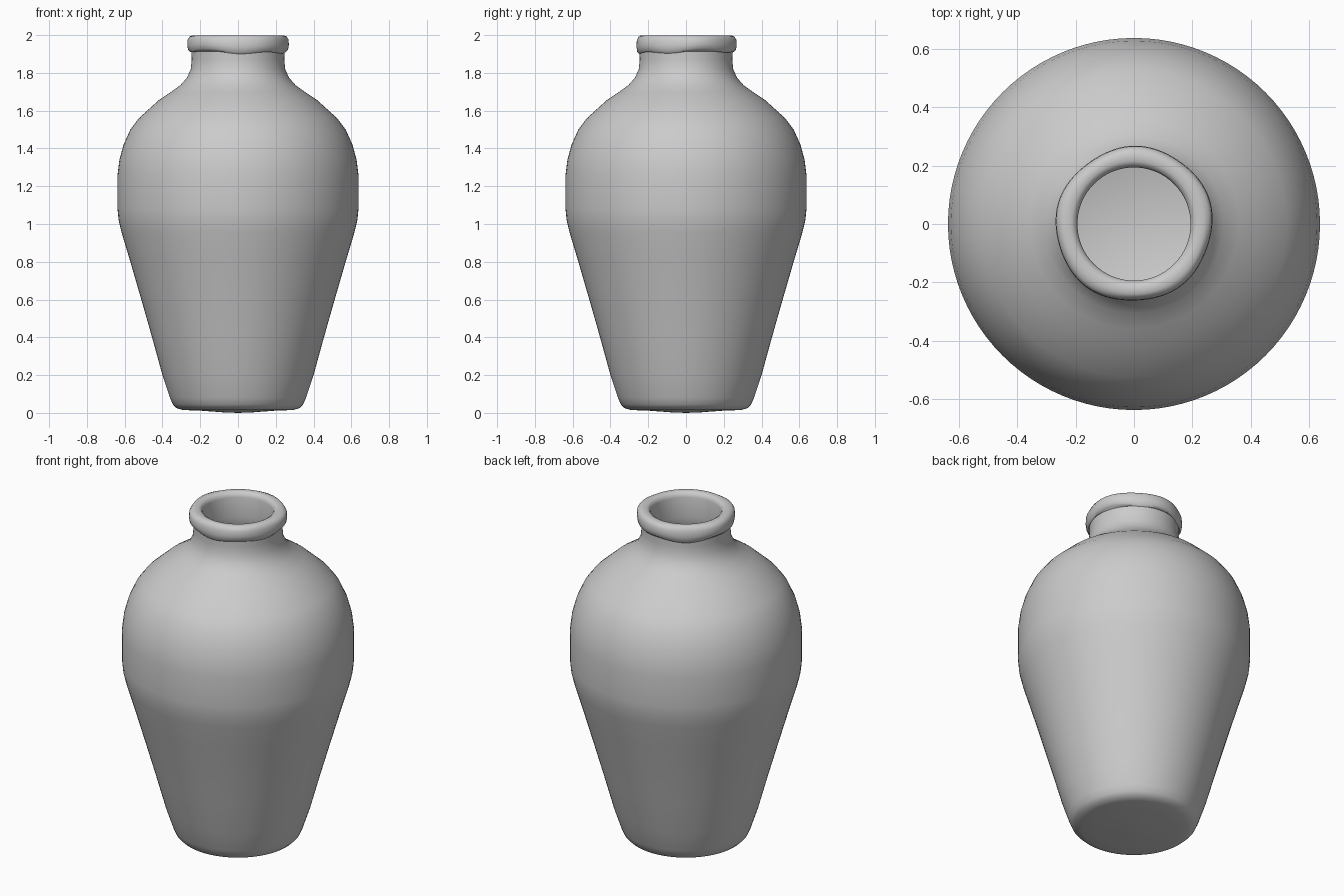
import bpy, bmesh, math
from mathutils import Vector

cube = bpy.data.objects.get("Cube")
if cube:
    bpy.data.objects.remove(cube)

SIDES = 96

# One clay colour
clay = bpy.data.materials.new("grey_clay")
clay.use_nodes = True
colour = (0.6, 0.6, 0.6, 1)
clay.diffuse_color = colour
clay.node_tree.nodes["Principled BSDF"].inputs["Base Color"].default_value = colour

# Profile as (radius, height): slightly domed foot, body, shoulder, neck
outer = [(0.08, 0.003), (0.2, 0.012), (0.29, 0.015), (0.325, 0.025), (0.345, 0.045),
         (0.36, 0.08), (0.4, 0.2), (0.455, 0.4), (0.512, 0.6), (0.57, 0.8),
         (0.615, 0.95), (0.632, 1.02), (0.638, 1.08), (0.638, 1.26), (0.628, 1.34),
         (0.606, 1.42), (0.57, 1.5), (0.525, 1.56), (0.47, 1.61), (0.42, 1.655),
         (0.36, 1.695), (0.305, 1.735), (0.27, 1.775), (0.25, 1.82), (0.245, 1.87),
         (0.246, 1.912)]
# Rolled lip and the hollow inside
lip = [(0.256, 1.91), (0.266, 1.92), (0.27, 1.945), (0.268, 1.975), (0.258, 1.992),
       (0.24, 1.999), (0.215, 1.999), (0.2, 1.99), (0.194, 1.97)]
inner = [(0.194, 1.85), (0.2, 1.78), (0.25, 1.71), (0.38, 1.61), (0.5, 1.5), (0.56, 1.38),
         (0.58, 1.25), (0.58, 1.08), (0.52, 0.82), (0.4, 0.4), (0.32, 0.1), (0.28, 0.07)]


def lip_wobble(radius, z, angle):
    """Hand-made unevenness, limited to the outside of the lip."""
    if radius > 0.25 and z > 1.9:
        wave = math.sin(2 * angle + 0.6) + math.sin(5 * angle)
        radius += 0.003 * wave - 0.003
        z += 0.006 * wave * (2 - z) / 0.09
    return radius, z


bm = bmesh.new()
rings = []
for radius, z in outer + lip + inner:
    ring = []
    for i in range(SIDES):
        a = math.tau * i / SIDES
        r, h = lip_wobble(radius, z, a)
        ring.append(bm.verts.new((r * math.cos(a), r * math.sin(a), h)))
    rings.append(ring)

# Skin the rings, then close the foot and the inside floor
for low, high in zip(rings, rings[1:]):
    for i in range(SIDES):
        j = (i + 1) % SIDES
        bm.faces.new((low[i], low[j], high[j], high[i]))
for ring, z in ((rings[0], 0), (rings[-1], 0.07)):
    centre = bm.verts.new(Vector((0, 0, z)))
    for i in range(SIDES):
        bm.faces.new((centre, ring[i], ring[(i + 1) % SIDES]))
bmesh.ops.recalc_face_normals(bm, faces=bm.faces)

mesh = bpy.data.meshes.new("vase")
bm.to_mesh(mesh)
bm.free()
mesh.materials.append(clay)
vase = bpy.data.objects.new("vase", mesh)
bpy.context.collection.objects.link(vase)
bpy.context.view_layer.objects.active = vase
vase.select_set(True)
bpy.ops.object.shade_smooth_by_angle(angle=math.radians(50))
